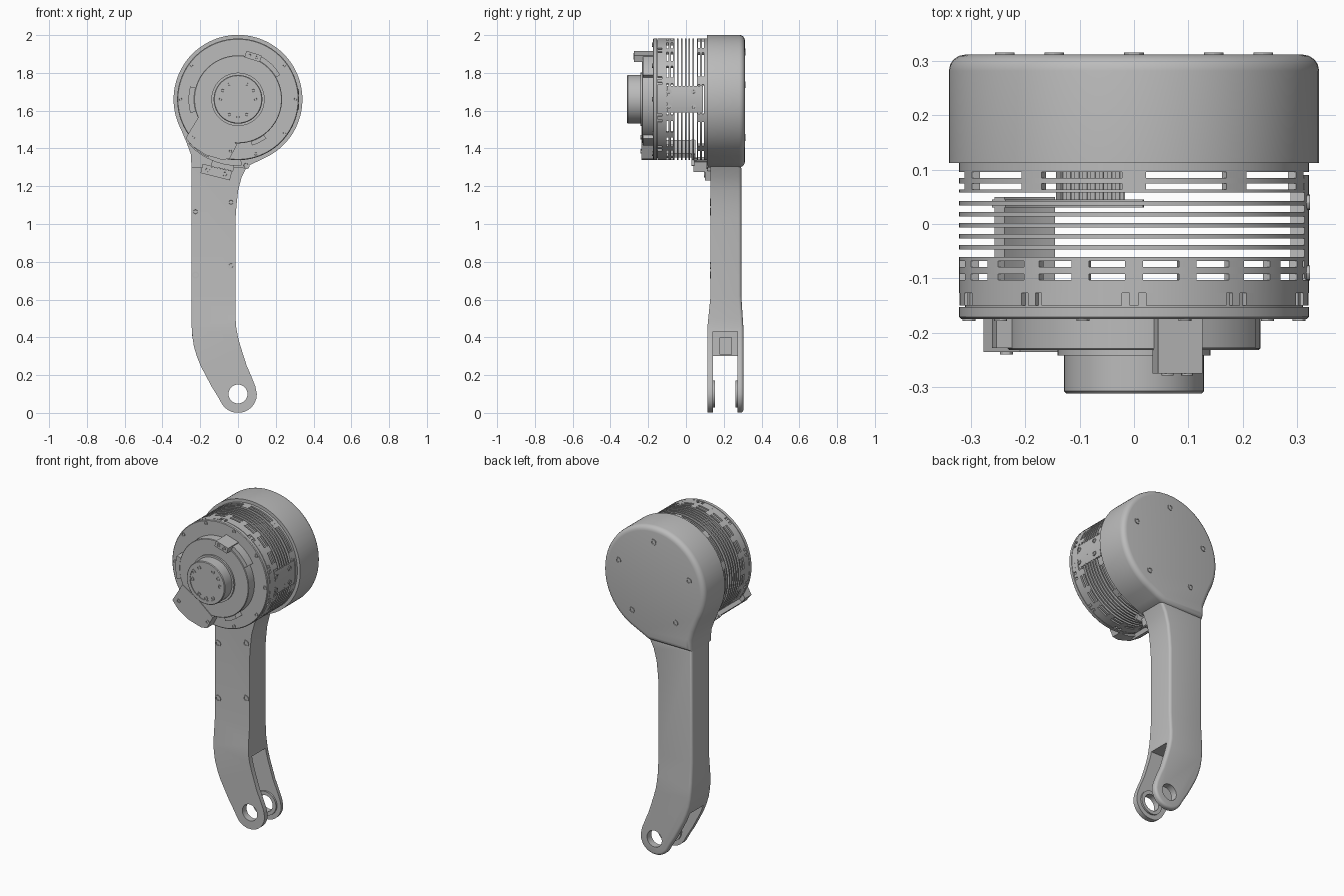
import bpy, bmesh, math
from mathutils import Matrix, Vector

if "Cube" in bpy.data.objects:
    bpy.data.objects.remove(bpy.data.objects["Cube"], do_unlink=True)

GREY = (0.5, 0.5, 0.5, 1)
metal = bpy.data.materials.new("grey metal")
metal.use_nodes = True
metal.diffuse_color = GREY
metal.node_tree.nodes["Principled BSDF"].inputs["Base Color"].default_value = GREY
AXIS = (0, 1.66)  # motor axis in x, z
parts = []


def finish(name, bm):
    bmesh.ops.recalc_face_normals(bm, faces=bm.faces)
    mesh = bpy.data.meshes.new(name)
    bm.to_mesh(mesh)
    bm.free()
    obj = bpy.data.objects.new(name, mesh)
    bpy.context.collection.objects.link(obj)
    mesh.materials.append(metal)
    parts.append(obj)
    return obj


def revolve(bm, profile, a0=0, a1=360, centre=AXIS, step=4):
    """Turn a closed (radius, y) profile about the y direction."""
    full = a1 - a0 >= 360
    n = max(2, round((a1 - a0) / step))
    rings = []
    for i in range(n if full else n + 1):
        a = math.radians(a0 + (a1 - a0) * i / n)
        rings.append([bm.verts.new((centre[0] + r * math.cos(a), y, centre[1] + r * math.sin(a)))
                      for r, y in profile])
    k = len(profile)
    for i in range(n):
        p, q = rings[i], rings[(i + 1) % len(rings)]
        for j in range(k):
            if profile[j][0] + profile[(j + 1) % k][0] > 0:
                bm.faces.new((p[j], p[(j + 1) % k], q[(j + 1) % k], q[j]))
    if not full:
        bm.faces.new(rings[0])
        bm.faces.new(rings[-1])
    on_axis = [v for ring in rings for v, (r, y) in zip(ring, profile) if r == 0]
    bmesh.ops.remove_doubles(bm, verts=on_axis, dist=1e-5)


def band(bm, r0, r1, y0, y1, a0=0, a1=360, **kw):
    revolve(bm, [(r0, y0), (r1, y0), (r1, y1), (r0, y1)], a0, a1, **kw)


def turned(name, profile):
    bm = bmesh.new()
    revolve(bm, profile)
    return finish(name, bm)


def prism(bm, pts, y0, y1):
    front = [bm.verts.new((x, y0, z)) for x, z in pts]
    back = [bm.verts.new((x, y1, z)) for x, z in pts]
    bm.faces.new(front)
    bm.faces.new(back[::-1])
    for i in range(len(pts)):
        j = (i + 1) % len(pts)
        bm.faces.new((front[i], front[j], back[j], back[i]))


def box(bm, x, z, w, h, y0, y1, tilt=0):
    m = (Matrix.Translation((x, (y0 + y1) / 2, z)) @ Matrix.Rotation(math.radians(-tilt), 4, 'Y')
         @ Matrix.Diagonal((w, y1 - y0, h, 1)))
    bmesh.ops.create_cube(bm, size=1, matrix=m)


def screws(name, centres, y, r, out=-1):
    """Round sockets standing slightly off a face at y, facing out."""
    bm = bmesh.new()
    t, d = y + out * 0.004, y - out * 0.004
    for c in centres:
        revolve(bm, [(0, y), (r * 0.55, y), (r * 0.6, t), (r, t), (r, d), (0, d)], centre=c, step=30)
    return finish(name, bm)


def around(r, angles):
    return [(r * math.cos(math.radians(a)), AXIS[1] + r * math.sin(math.radians(a))) for a in angles]


def round_back(bm, offset):
    edges = [e for e in bm.edges if all(v.co.y > 0.28 for v in e.verts)
             and len(e.link_faces) == 2 and e.calc_face_angle() > 0.8]
    bmesh.ops.bevel(bm, geom=edges, offset=offset, segments=4, profile=0.5, affect='EDGES')


def cut(obj, bm):
    cutter = finish("cutter", bm)
    cutter.hide_render = True
    mod = obj.modifiers.new("cut", 'BOOLEAN')
    mod.operation, mod.object, mod.solver = 'DIFFERENCE', cutter, 'EXACT'
    bpy.context.view_layer.objects.active = obj
    bpy.ops.object.modifier_apply(modifier=mod.name)
    parts.remove(cutter)
    bpy.data.objects.remove(cutter, do_unlink=True)


# Rear housing cover
bm = bmesh.new()
outline = around(0.341, range(-62, 209, 3))
outline += [(-0.27, 1.425), (-0.25, 1.37), (-0.246, 1.3), (0.04, 1.3), (0.09, 1.325)]
prism(bm, outline, 0.112, 0.312)
bmesh.ops.recalc_face_normals(bm, faces=bm.faces)
round_back(bm, 0.03)
finish("rear_cover", bm)
screws("cover_screws", around(0.25, range(18, 378, 72)), 0.312, 0.018, out=1)

# Arm: stacked rows of (z, left edge, right edge), thicker at the foot
rows = [(0.1 - 0.1 * math.cos(math.radians(a)), -0.1 * math.sin(math.radians(a)),
         0.1 * math.sin(math.radians(a))) for a in range(8, 63, 9)]
rows += [(0.075, -0.1, 0.097), (0.1, -0.115, 0.1), (0.14, -0.14, 0.092), (0.2, -0.172, 0.068),
         (0.25, -0.198, 0.046), (0.3, -0.218, 0.03), (0.35, -0.233, 0.014), (0.4, -0.241, 0.0),
         (0.45, -0.245, -0.009), (0.5, -0.246, -0.013), (0.62, -0.246, -0.013),
         (1.03, -0.246, -0.013), (1.1, -0.246, -0.008), (1.18, -0.246, 0.001),
         (1.25, -0.246, 0.02), (1.31, -0.246, 0.05)]
bm = bmesh.new()
loops = []
for z, xl, xr in rows:
    t = min(1, max(0, (z - 0.45) / 0.17))
    yf, yb = 0.113 + 0.017 * t, 0.304 - 0.011 * t
    loops.append([bm.verts.new(p) for p in ((xl, yf, z), (xr, yf, z), (xr, yb, z), (xl, yb, z))])
for p, q in zip(loops, loops[1:]):
    for j in range(4):
        bm.faces.new((p[j], p[(j + 1) % 4], q[(j + 1) % 4], q[j]))
bm.faces.new(loops[0])
bm.faces.new(loops[-1])
bmesh.ops.recalc_face_normals(bm, faces=bm.faces)
bmesh.ops.dissolve_limit(bm, angle_limit=0.01, verts=bm.verts, edges=bm.edges)
round_back(bm, 0.016)
arm = finish("arm", bm)

# Fork slot, side pocket and pin hole
for x, z, w, h, y0, y1 in ((0, 0.1, 0.8, 0.4, 0.143, 0.273), (0.1, 0.36, 0.4, 0.14, 0.143, 0.273),
                           (-0.1, 0.355, 0.1, 0.09, 0.18, 0.24)):
    bm = bmesh.new()
    box(bm, x, z, w, h, y0, y1)
    cut(arm, bm)
bm = bmesh.new()
revolve(bm, [(0, 0), (0.05, 0), (0.05, 0.5), (0, 0.5)], centre=(0, 0.1), step=10)
cut(arm, bm)
bm = bmesh.new()
for y0, y1 in ((0.135, 0.153), (0.262, 0.28)):
    band(bm, 0.05, 0.072, y0, y1, centre=(0, 0.1), step=10)
finish("fork_bosses", bm)
screws("arm_screws", [(-0.225, 1.065), (-0.225, 0.73), (-0.225, 0.415), (-0.037, 1.115),
                      (-0.037, 0.78), (-0.037, 0.47)], 0.13, 0.019)
screws("arm_top_screw", [(0.042, 1.31)], 0.112, 0.02)

# Vented motor shell: solid hoops, thin fins and bridges across the slot rows
bm = bmesh.new()
R0, R1 = 0.306, 0.322
for y0, y1 in ((-0.127, -0.103), (-0.092, -0.079), (-0.068, -0.061),
               (0.058, 0.064), (0.075, 0.085), (0.096, 0.12)):
    band(bm, R0, R1, y0, y1)
for i in range(5):
    y = -0.043 + 0.0203 * i
    band(bm, R0, R1, y - 0.004, y + 0.004)
for y0, y1 in ((-0.103, -0.092), (-0.079, -0.068)):
    for a in range(0, 360, 18):
        band(bm, R0, R1, y0, y1, a - 3, a + 3)
for y0, y1 in ((0.064, 0.075), (0.085, 0.096)):
    for a in range(18, 378, 36):
        band(bm, R0, R1, y0, y1, a - 4, a + 4)
band(bm, 0.295, R1, -0.1, 0.09, -12.5, 12.5)
finish("vented_shell", bm)
side = screws("shell_side_screws", [(y, z) for y in (-0.09, 0.04) for z in (1.62, 1.7)], -0.32, 0.014)
side.rotation_euler.z = math.pi / 2

# Front flange with a notched clamp ring behind it
turned("front_flange", [(0, -0.175), (0.318, -0.175), (0.322, -0.171), (0.322, -0.153), (0, -0.153)])
bm = bmesh.new()
band(bm, 0.29, 0.311, -0.155, -0.122)
for a in range(0, 360, 36):
    band(bm, 0.3, 0.322, -0.15, -0.127, a - 14, a + 14)
    band(bm, 0.3, 0.32, -0.15, -0.127, a + 16.5, a + 19.5)
finish("clamp_ring", bm)
screws("flange_screws", around(0.304, range(0, 360, 36)), -0.175, 0.012)

# Front plate with locking tabs
bm = bmesh.new()
revolve(bm, [(0, -0.232), (0.23, -0.232), (0.233, -0.229), (0.233, -0.17), (0, -0.17)])
for a0, a1, r in ((30, 61, 0.258), (165, 196, 0.262), (-73, -54, 0.255)):
    band(bm, 0.2, r, -0.228, -0.17, a0, a1)
finish("front_plate", bm)

# Output hub
turned("output_hub", [(0, -0.308), (0.105, -0.308), (0.105, -0.312), (0.125, -0.312), (0.129, -0.308),
                      (0.129, -0.242), (0.141, -0.242), (0.141, -0.225), (0, -0.225)])
screws("hub_screws", around(0.093, (0, 30, 60, 120, 150, 180, 240, 270, 300)), -0.308, 0.012)

# Plug on the front plate
bm = bmesh.new()
box(bm, 0.08, 1.887, 0.085, 0.036, -0.275, -0.17, -17)
finish("front_plug", bm)
screws("plug_pins", [(0.062, 1.893), (0.098, 1.882)], -0.275, 0.011)

# Cable guard: front bracket, underside strip and rear lip
bm = bmesh.new()
prism(bm, [(-0.21, 1.565), (-0.277, 1.455), (-0.24, 1.41), (-0.17, 1.365), (-0.085, 1.34),
           (-0.045, 1.345), (-0.005, 1.42), (-0.1, 1.5)], -0.236, -0.172)
finish("guard_bracket", bm)
bm = bmesh.new()
band(bm, 0.321, 0.346, -0.2, 0.05, 222, 243)
band(bm, 0.318, 0.352, 0.03, 0.045, 222, 273)
finish("cable_guard", bm)
screws("guard_screws", [(-0.235, 1.46), (-0.04, 1.385)], -0.236, 0.012)

# Ribbed cable connector and its mounting plate below the motor
bm = bmesh.new()
box(bm, -0.08, 1.315, 0.12, 0.045, 0.045, 0.115, -12)
for i in range(8):
    box(bm, -0.133 + 0.015 * i, 1.326 - 0.0032 * i, 0.007, 0.054, 0.04, 0.11, -12)
finish("cable_connector", bm)
bm = bmesh.new()
box(bm, -0.115, 1.275, 0.16, 0.05, 0.1, 0.14, -14)
finish("connector_plate", bm)
screws("connector_screws", [(-0.16, 1.287), (-0.07, 1.264)], 0.1, 0.018)

# Smooth curved surfaces, keep hard edges
bpy.ops.object.select_all(action='DESELECT')
for obj in parts:
    obj.select_set(True)
bpy.context.view_layer.objects.active = parts[0]
bpy.ops.object.shade_smooth_by_angle(angle=math.radians(30))
